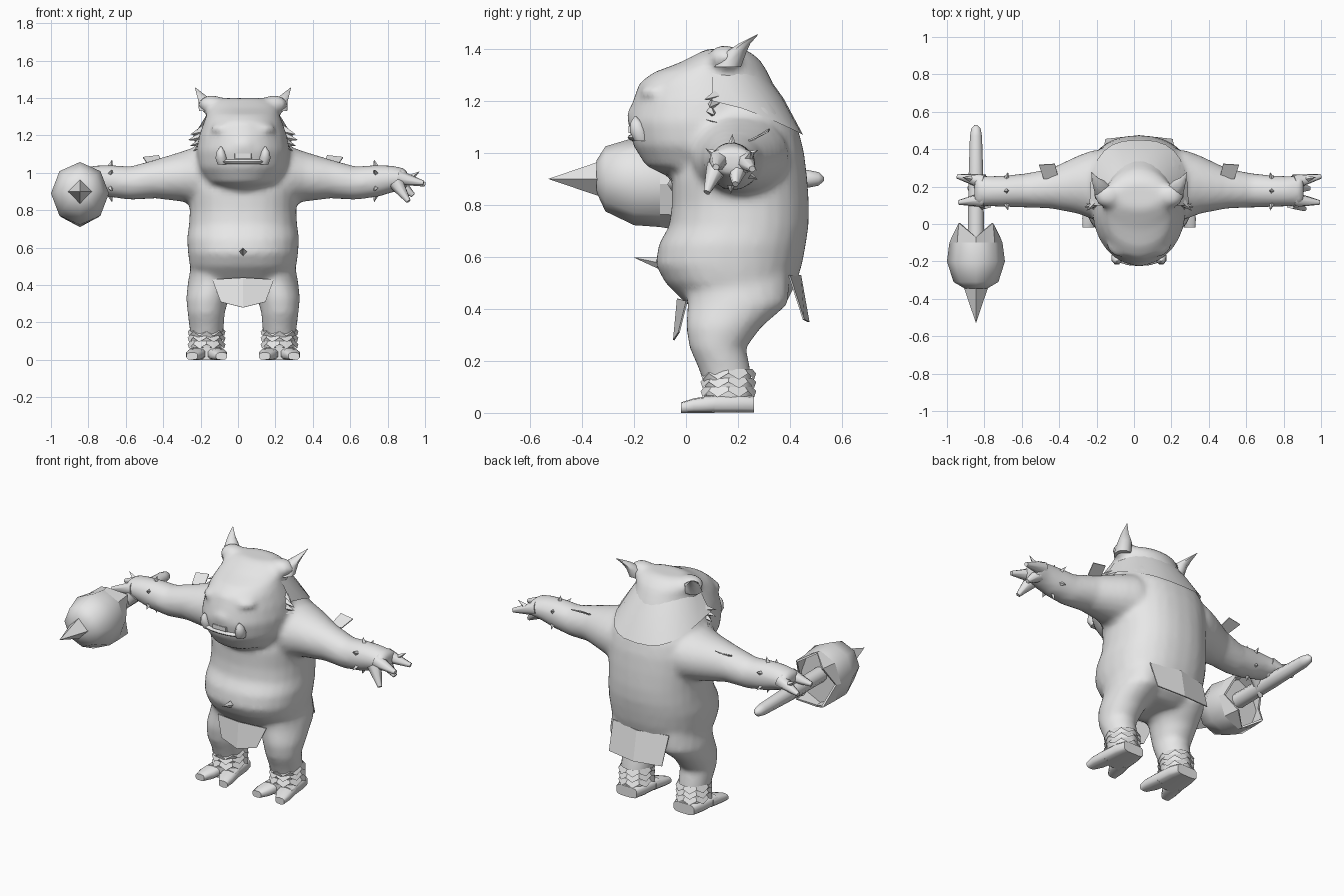
import bpy, bmesh
from math import sin, cos, pi
from mathutils import Vector

if "Cube" in bpy.data.objects:
    bpy.data.objects.remove(bpy.data.objects["Cube"])

CX = 0.027  # centre line of the figure
grey = bpy.data.materials.new("plain_grey")
grey.use_nodes = True
grey.diffuse_color = (0.8, 0.8, 0.8, 1)
grey.node_tree.nodes["Principled BSDF"].inputs["Base Color"].default_value = (0.8, 0.8, 0.8, 1)


def finish(name, bm, smooth=True):
    bmesh.ops.recalc_face_normals(bm, faces=bm.faces)
    mesh = bpy.data.meshes.new(name)
    bm.to_mesh(mesh)
    bm.free()
    mesh.materials.append(grey)
    obj = bpy.data.objects.new(name, mesh)
    bpy.context.collection.objects.link(obj)
    obj.location.x = CX
    if smooth:
        bpy.ops.object.select_all(action="DESELECT")
        obj.select_set(True)
        bpy.context.view_layer.objects.active = obj
        bpy.ops.object.shade_smooth_by_angle(angle=0.9)
    return obj


def power(v, p):
    return (1 if v > 0 else -1) * abs(v) ** (2 / p)


def tube(bm, rings, axis="Z", n=20, p=2.0, side=1, phase=0.5):
    """Closed loft; each ring is (position on axis, centre a, centre b, radius a, radius b)."""
    loops = []
    for t, ca, cb, ra, rb in rings:
        loop = []
        for i in range(n):
            a = 2 * pi * (i + phase) / n
            u, v = ca + ra * power(cos(a), p), cb + rb * power(sin(a), p)
            co = {"X": (t, u, v), "Y": (u, t, v), "Z": (u, v, t)}[axis]
            loop.append(bm.verts.new((co[0] * side, co[1], co[2])))
        loops.append(loop)
    for lo, hi in zip(loops, loops[1:]):
        strip(bm, lo, hi, True)
    bm.faces.new(loops[0])
    bm.faces.new(loops[-1])


def strip(bm, lo, hi, closed):
    """Quads between two rows of vertices."""
    for i in range(len(lo) - (not closed)):
        j = (i + 1) % len(lo)
        bm.faces.new((lo[i], lo[j], hi[j], hi[i]))


def spike(bm, base, tip, r, n=6, r_tip=0.0, side=1):
    """Tapered spike from base to tip."""
    base, tip = [Vector((c[0] * side, c[1], c[2])) for c in (base, tip)]
    q = (tip - base).to_track_quat("Z", "Y").to_matrix().to_4x4()
    q.translation = (base + tip) / 2
    bmesh.ops.create_cone(bm, cap_ends=True, segments=n, radius1=r, radius2=r_tip,
                          depth=(tip - base).length, matrix=q)


def ball(bm, centre, size):
    new = bmesh.ops.create_uvsphere(bm, u_segments=14, v_segments=8, radius=1)["verts"]
    bmesh.ops.scale(bm, vec=size, verts=new)
    bmesh.ops.translate(bm, vec=centre, verts=new)


def upright(rings):
    """(z, front y, back y, half width) to loft rings."""
    return [(z, 0, (f + b) / 2, w, (b - f) / 2) for z, f, b, w in rings]


# Body: torso, head, arms and legs fused into one skin
bm = bmesh.new()
tube(bm, upright([(.38, .08, .32, .16), (.42, .0, .385, .25), (.5, -.08, .425, .285),
                  (.57, -.118, .447, .295), (.65, -.105, .462, .3), (.72, -.065, .472, .29),
                  (.8, -.055, .474, .285), (.9, -.055, .467, .29), (1.0, -.03, .455, .29),
                  (1.08, 0, .435, .275), (1.15, .05, .395, .25), (1.22, .1, .35, .2)]), p=2.3, n=28)
tube(bm, upright([(.905, -.06, .2, .11), (.95, -.155, .3, .195), (1.03, -.205, .35, .242),
                  (1.12, -.225, .38, .25), (1.2, -.205, .365, .235), (1.27, -.18, .335, .21),
                  (1.31, -.125, .315, .195), (1.345, -.03, .295, .19), (1.38, .04, .26, .17),
                  (1.4, .08, .22, .12)]), n=28)
for s in (1, -1):
    tube(bm, [(.1, .2, .98, .2, .17), (.25, .21, .985, .185, .157), (.33, .21, .98, .155, .134),
              (.47, .19, .967, .108, .104), (.6, .18, .945, .092, .09), (.72, .175, .957, .085, .086),
              (.8, .175, .967, .081, .072), (.88, .18, .968, .084, .052)], "X", side=s)
    tube(bm, [(.55, .15, .2, .12, .2), (.42, .165, .2, .13, .195), (.33, .19, .145, .115, .146),
              (.25, .197, .122, .1, .109), (.17, .195, .148, .092, .1), (.1, .195, .165, .083, .092),
              (.03, .195, .165, .083, .092)], side=s)
    ball(bm, (.09 * s, -.115, 1.235), (.085, .065, .03))  # brow
    ball(bm, (.165 * s, .15, 1.365), (.075, .065, .05))   # ear root
ball(bm, (0, -.185, 1.145), (.07, .045, .04))             # nose
body = finish("body", bm)
fuse = body.modifiers.new("fuse", "REMESH")
fuse.mode, fuse.voxel_size, fuse.use_smooth_shade = "VOXEL", .018, True
relax = body.modifiers.new("relax", "SMOOTH")
relax.factor, relax.iterations = .5, 4

# Mouth and belly stud
bm = bmesh.new()
ball(bm, (0, -.175, 1.06), (.135, .05, .018))
finish("lower_lip", bm)
bm = bmesh.new()
tube(bm, [(-.222, 0, 1.09, .055, .016), (-.15, 0, 1.09, .075, .02)], "Y", 4, 3)
finish("teeth", bm, False)
bm = bmesh.new()
spike(bm, (0, -.08, .572), (0, -.2, .597), .028, 4)
finish("belly_stud", bm)

for s, label in ((1, "left"), (-1, "right")):
    # Ear: wide base bending to a swept-back tip
    bm = bmesh.new()
    tube(bm, [(1.33, .19, .16, .05, .055), (1.385, .2, .19, .042, .045),
              (1.42, .228, .225, .022, .024), (1.455, .255, .275, .002, .003)], n=8, side=s)
    finish(label + "_ear", bm)

    # Tusk
    bm = bmesh.new()
    tube(bm, [(1.045, .11, -.17, .028, .03), (1.08, .118, -.182, .032, .036),
              (1.115, .12, -.19, .022, .026), (1.14, .118, -.195, .004, .004)], n=8, side=s)
    finish(label + "_tusk", bm)

    # Cheek tufts
    bm = bmesh.new()
    for i in range(4):
        z = 1.12 + i * .03
        spike(bm, (.215, .07 + .02 * i, z + .015), (.295 - .012 * abs(i - 2), .13 - .02 * i, z - .005),
              .028, 4, side=s)
    finish(label + "_cheek_tuft", bm, False)

    # Fingers and thumbs, with small knuckle claws
    bm = bmesh.new()
    for base, tip in (((.83, .225, .975), (.972, .255, .938)), ((.83, .13, .975), (.965, .115, .945)),
                      ((.82, .12, .945), (.885, .08, .848)), ((.83, .2, .945), (.91, .19, .88))):
        spike(bm, base, tip, .042, 7, .013, s)
    spike(bm, (.89, .24, .97), (.945, .25, 1.008), .02, 4, 0, s)
    finish(label + "_fingers", bm)

    # Wrist studs around the forearm
    bm = bmesh.new()
    for i in range(6):
        a = pi * i / 3 + .5
        dy, dz = cos(a), sin(a)
        spike(bm, (.71, .175 + .075 * dy, .957 + .075 * dz),
              (.7, .175 + .118 * dy, .957 + .115 * dz), .016, 4, side=s)
    finish(label + "_wrist_studs", bm, False)

    # Shoulder plate
    bm = bmesh.new()
    corners = ((.43, .24, 1.045), (.51, .24, 1.05), (.535, .315, 1.085), (.45, .32, 1.095))
    bm.faces.new([bm.verts.new((x * s, y, z)) for x, y, z in corners])
    finish(label + "_shoulder_plate", bm, False).modifiers.new("thick", "SOLIDIFY").thickness = .006

    # Ragged ankle cuff: stacked flared rows
    bm = bmesh.new()
    for z in (.168, .135, .1):
        rows = []
        for flare, drop in ((0, 0), (.015, .04)):
            rows.append([bm.verts.new((s * .195 + (.086 + flare) * cos(pi * i / 8),
                                       .163 + (.092 + flare) * sin(pi * i / 8),
                                       z - drop * (.4 + .6 * (i % 2)))) for i in range(16)])
        strip(bm, *rows, True)
    finish(label + "_ankle_cuff", bm, False)

    # Foot with two spread toes
    bm = bmesh.new()
    tube(bm, [(.262, .195, .032, .07, .032), (.2, .195, .035, .088, .035),
              (.07, .195, .034, .1, .034)], "Y", 12, 4, s)
    for x0, x1 in ((.147, .115), (.243, .272)):
        tube(bm, [(.11, x0, .034, .05, .034), (.03, (x0 + x1) / 2, .028, .048, .028),
                  (-.02, x1, .02, .03, .02)], "Y", 10, 3, s)
    finish(label + "_foot", bm)

# Mane mantle flaring from the back of the head to a broad straight hem
bm = bmesh.new()
rows = []
for z, dz, w, back, p in ((1.335, .0, .18, .285, 2), (1.25, -.04, .232, .375, 2.2),
                          (1.2, -.13, .265, .45, 2.7)):
    rows.append([bm.verts.new((w * power(cos(pi * i / 14), p), .1 + (back - .1) * power(sin(pi * i / 14), p),
                               z + dz * sin(pi * i / 14))) for i in range(15)])
for lo, hi in zip(rows, rows[1:]):
    strip(bm, lo, hi, False)
finish("mane", bm)

# Front loincloth and rear flap
for name, outline in (
        ("loincloth", ((-.165, 0, .43), (-.12, -.03, .31), (0, -.05, .28), (.12, -.03, .31),
                       (.165, 0, .43), (0, -.035, .44))),
        ("rear_flap", ((-.19, .4, .53), (-.18, .455, .36), (0, .475, .35), (.18, .455, .36),
                       (.19, .4, .53), (0, .443, .53)))):
    bm = bmesh.new()
    v = [bm.verts.new(c) for c in outline]
    bm.faces.new((v[0], v[1], v[2], v[5]))
    bm.faces.new((v[5], v[2], v[3], v[4]))
    finish(name, bm, False).modifiers.new("thick", "SOLIDIFY").thickness = .006

# Mace held in the right hand
MX, MZ = -.845 - CX, .9
bm = bmesh.new()
tube(bm, [(-.12, MX, MZ, .045, .045), (.2, MX, MZ, .043, .043), (.47, MX, MZ, .034, .034),
          (.51, MX, MZ, .026, .026), (.53, MX, MZ, .008, .008)], "Y", 10)
finish("mace_handle", bm)
bm = bmesh.new()
tube(bm, [(-.345, MX, MZ + .01, .06, .06), (-.31, MX, MZ, .12, .125), (-.2, MX, MZ - .01, .155, .168),
          (-.1, MX, MZ - .02, .142, .165)], "Y", 8, phase=0)
finish("mace_head", bm)
# Jagged crown around the back of the mace head
bm = bmesh.new()
rows = []
for y, reach, rx, rz in ((-.1, 0, .142, .165), (-.07, .075, .13, .17)):
    rows.append([bm.verts.new((MX + rx * cos(pi * i / 4), y + reach * (i % 2),
                               MZ - .02 + rz * sin(pi * i / 4))) for i in range(8)])
strip(bm, *rows, True)
finish("mace_crown", bm, False).modifiers.new("thick", "SOLIDIFY").thickness = .012
bm = bmesh.new()
spike(bm, (MX, -.33, MZ), (MX, -.53, MZ), .068, 4)
finish("mace_spike", bm, False)
